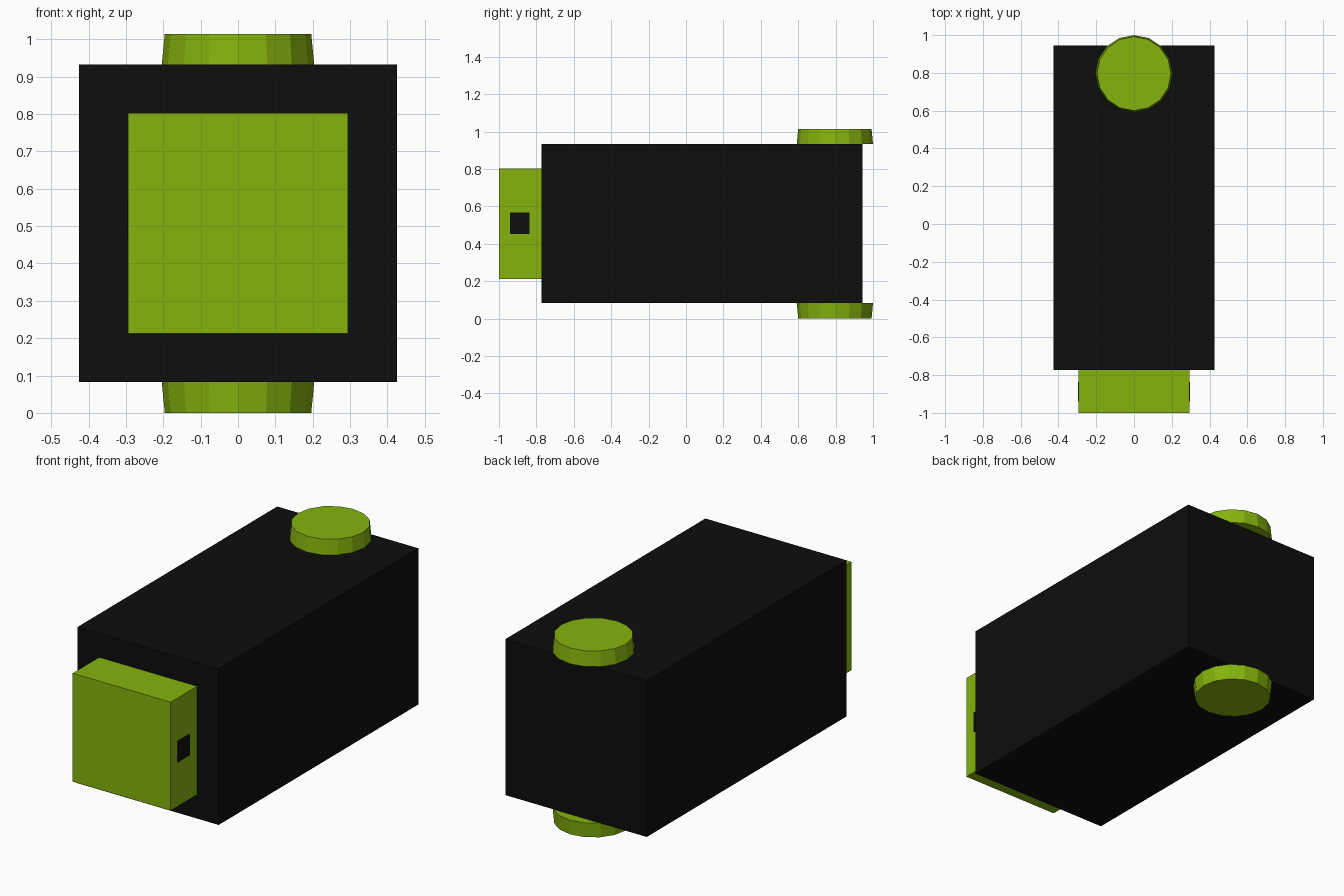
import bpy

if "Cube" in bpy.data.objects:
    bpy.data.objects.remove(bpy.data.objects["Cube"])


def material(name, color):
    mat = bpy.data.materials.new(name)
    mat.diffuse_color = color
    mat.use_nodes = True
    mat.node_tree.nodes["Principled BSDF"].inputs["Base Color"].default_value = mat.diffuse_color
    return mat


GREEN = material("lime_green", (0.235, 0.455, 0.004, 1))
BLACK = material("black", (0.004, 0.004, 0.004, 1))


def box(name, low, high, mat):
    """Axis-aligned box between two corners."""
    center = [(a + b) / 2 for a, b in zip(low, high)]
    bpy.ops.mesh.primitive_cube_add(size=1, location=center)
    obj = bpy.context.object
    obj.name = name
    obj.scale = [b - a for a, b in zip(low, high)]
    bpy.ops.object.transform_apply(location=False, rotation=False, scale=True)
    obj.data.materials.append(mat)
    return obj


def stud(name, z_low, z_high, r_low, r_high):
    """Tapered 16-sided disc at the back of the body."""
    bpy.ops.mesh.primitive_cone_add(
        vertices=16, radius1=r_low, radius2=r_high, depth=z_high - z_low,
        location=(0, 0.796, (z_low + z_high) / 2))
    obj = bpy.context.object
    obj.name = name
    obj.data.materials.append(GREEN)


# Main block and the smaller head block in front
box("body", (-0.425, -0.773, 0.082), (0.425, 0.944, 0.932), BLACK)
box("head", (-0.295, -1.0, 0.212), (0.295, -0.773, 0.802), GREEN)

# Thin square eyes on both sides of the head
for side, label in ((1, "right"), (-1, "left")):
    x_in, x_out = sorted((side * 0.285, side * 0.297))
    box(f"{label}_eye", (x_in, -0.941, 0.452), (x_out, -0.837, 0.568), BLACK)

# Round studs above and below the back end, wider against the body
stud("top_stud", 0.932, 1.014, 0.204, 0.196)
stud("bottom_stud", 0.0, 0.082, 0.196, 0.204)
